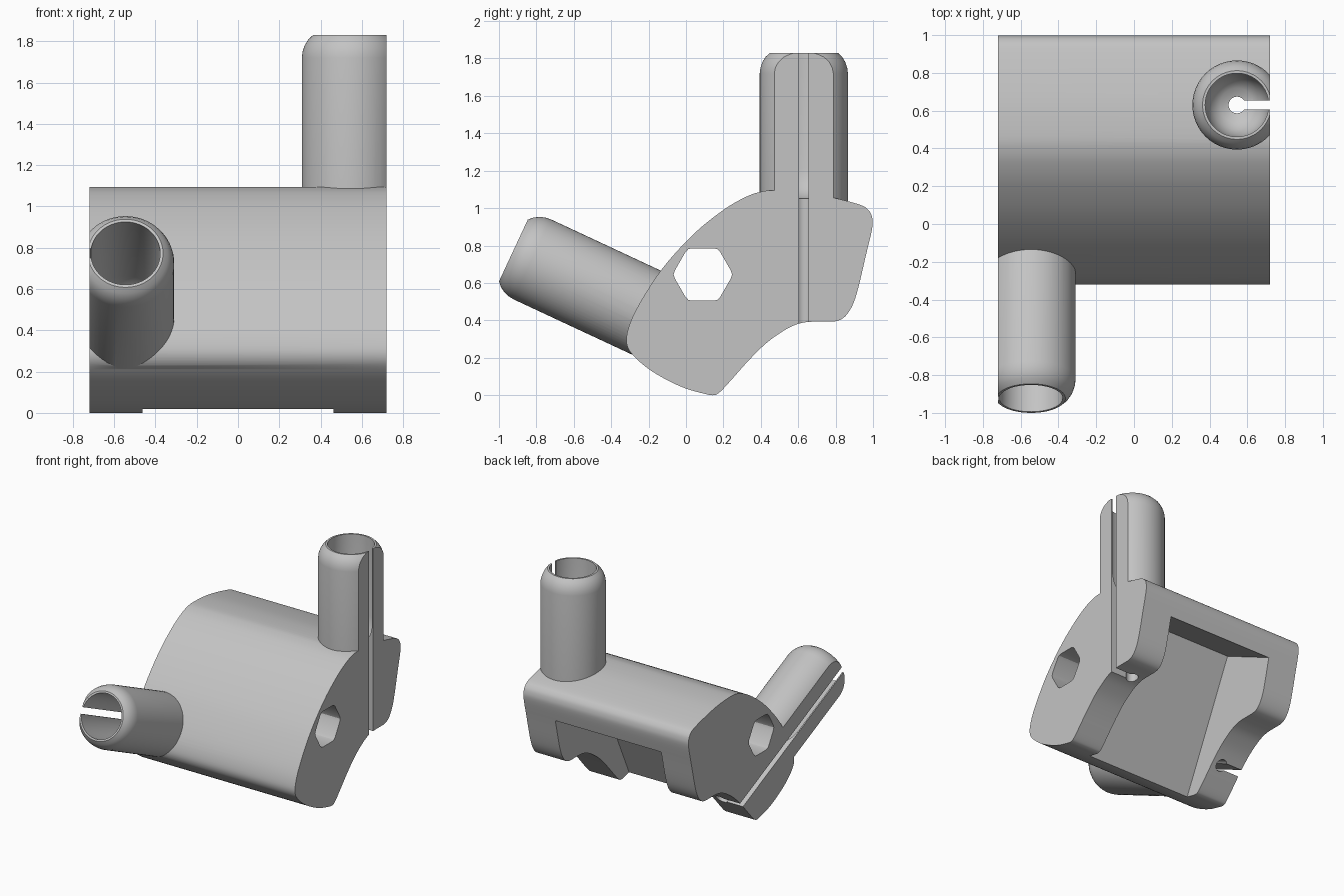
import bpy, bmesh
from math import radians, cos, sin, pi
from mathutils import Matrix, Vector

if "Cube" in bpy.data.objects:
    bpy.data.objects.remove(bpy.data.objects["Cube"])

HALF = 0.72          # half width of the block
TILT = radians(65)   # lean of the front socket away from vertical

grey = bpy.data.materials.new("plain_grey")
grey.use_nodes = True
grey.diffuse_color = (0.55, 0.55, 0.55, 1)
grey.node_tree.nodes["Principled BSDF"].inputs["Base Color"].default_value = grey.diffuse_color


def make(name, bm, matrix=Matrix()):
    bmesh.ops.recalc_face_normals(bm, faces=bm.faces)
    bm.transform(matrix)
    mesh = bpy.data.meshes.new(name)
    bm.to_mesh(mesh)
    bm.free()
    mesh.materials.append(grey)
    ob = bpy.data.objects.new(name, mesh)
    bpy.context.collection.objects.link(ob)
    return ob


def prism(name, outline, half):
    """Extrude a (y, z) outline along x, centred."""
    bm = bmesh.new()
    face = bm.faces.new([bm.verts.new((-half, y, z)) for y, z in outline])
    ext = bmesh.ops.extrude_face_region(bm, geom=[face])["geom"]
    moved = [v for v in ext if isinstance(v, bmesh.types.BMVert)]
    bmesh.ops.translate(bm, verts=moved, vec=(2 * half, 0, 0))
    return make(name, bm)


def lathe(name, profile, matrix, sides=64):
    """Closed solid of revolution from (radius, height) pairs."""
    bm = bmesh.new()
    rings = [[bm.verts.new((r * cos(2 * pi * i / sides), r * sin(2 * pi * i / sides), h))
              for i in range(sides)] for r, h in profile]
    for a, b in zip(rings, rings[1:]):
        for i in range(sides):
            j = (i + 1) % sides
            bm.faces.new((a[i], a[j], b[j], b[i]))
    bm.faces.new(rings[0])
    bm.faces.new(rings[-1])
    return make(name, bm, matrix)


def box(name, low, high, matrix=Matrix()):
    bm = bmesh.new()
    bmesh.ops.create_cube(bm, size=1)
    low, high = Vector(low), Vector(high)
    bm.transform(Matrix.Translation((low + high) / 2) @ Matrix.Diagonal((*(high - low), 1)))
    return make(name, bm, matrix)


def combine(target, tool, operation):
    mod = target.modifiers.new(operation, 'BOOLEAN')
    mod.object, mod.operation, mod.solver = tool, operation, 'EXACT'
    bpy.context.view_layer.objects.active = target
    bpy.ops.object.modifier_apply(modifier=mod.name)
    bpy.data.objects.remove(tool)


def smooth_loop(points, steps=4):
    """Closed Catmull-Rom curve through the points."""
    p, n, out = [Vector(q) for q in points], len(points), []
    for i in range(n):
        a, b, c, d = p[i - 1], p[i], p[(i + 1) % n], p[(i + 2) % n]
        for k in range(steps):
            t = k / steps
            out.append((2 * b + (c - a) * t + (2 * a - 5 * b + 4 * c - d) * t ** 2
                        + (3 * b - a - 3 * c + d) * t ** 3) / 2)
    return out


# Block: side profile, made over-wide and trimmed after the sockets are joined
side = [(.1, .007), (.15, .0), (.185, .02), (.25, .09), (.33, .18), (.42, .27), (.5, .33),
        (.57, .37), (.64, .39), (.72, .393), (.8, .395), (.85, .42), (.89, .48), (.92, .57),
        (.96, .74), (.995, .89), (.995, .95), (.975, .99), (.93, 1.018), (.79, 1.055),
        (.63, 1.085), (.47, 1.095), (.39, 1.085), (.31, 1.055), (.2, .99), (.05, .87),
        (-.1, .71), (-.2, .57), (-.28, .43), (-.315, .33), (-.315, .265), (-.28, .21),
        (-.2, .14), (-.1, .08), (0, .035)]
block = prism("clamp_block", smooth_loop(side), 0.8)

# Socket frames: origin at the tip, local z pointing out of the socket
sockets = [(1, Matrix.Translation((.545, .63, 1.83))),
           (-1, Matrix.Translation((-.545, -.923, .773)) @ Matrix.Rotation(TILT, 4, 'X'))]

# Round sockets with softened rims
tube = [(.236, -1.06), (.236, -.11), (.232, -.08), (.222, -.05), (.205, -.022), (.182, 0)]
for sign, frame in sockets:
    combine(block, lathe("socket", tube, frame), 'UNION')
combine(block, box("trim", (-HALF, -2, -1), (HALF, 2, 3)), 'INTERSECT')

# Socket bores, narrow through holes and side slots
bore = [(.044, -1.55), (.044, -.78), (.09, -.765), (.13, -.73), (.155, -.68), (.168, -.62), (.168, .1)]
for sign, frame in sockets:
    combine(block, lathe("bore", bore, frame), 'DIFFERENCE')
    ends = sorted((sign * 0.01, sign * 0.4))
    combine(block, box("slot", (ends[0], -.025, -1.5), (ends[1], .025, .2), frame), 'DIFFERENCE')

# Hexagonal cross hole with eased corners
corners = [Vector((cos(i * pi / 3), sin(i * pi / 3))) * 0.162 for i in range(6)]
hexagon = []
for i, c in enumerate(corners):
    before, after = corners[i - 1], corners[(i + 1) % 6]
    p, q = c.lerp(before, .15), c.lerp(after, .15)
    hexagon += [p, (p + q + 2 * c) / 4, q]
combine(block, prism("hex_hole", [(v.x + .09, v.y + .645) for v in hexagon], 1), 'DIFFERENCE')

# Rear pocket: square-cornered notch leaning with the front socket
deep = Vector((.504, .995))
down = Vector((-cos(TILT), -sin(TILT))) * 1.6
back = Vector((sin(TILT), -cos(TILT))) * 1.2
pocket = [deep, deep + down, deep + down + back, deep + back]
combine(block, prism("pocket", pocket, 0.462), 'DIFFERENCE')

# Smooth curved walls, crisp edges
bpy.ops.object.select_all(action='DESELECT')
block.select_set(True)
bpy.context.view_layer.objects.active = block
bpy.ops.object.shade_smooth_by_angle(angle=radians(28))
